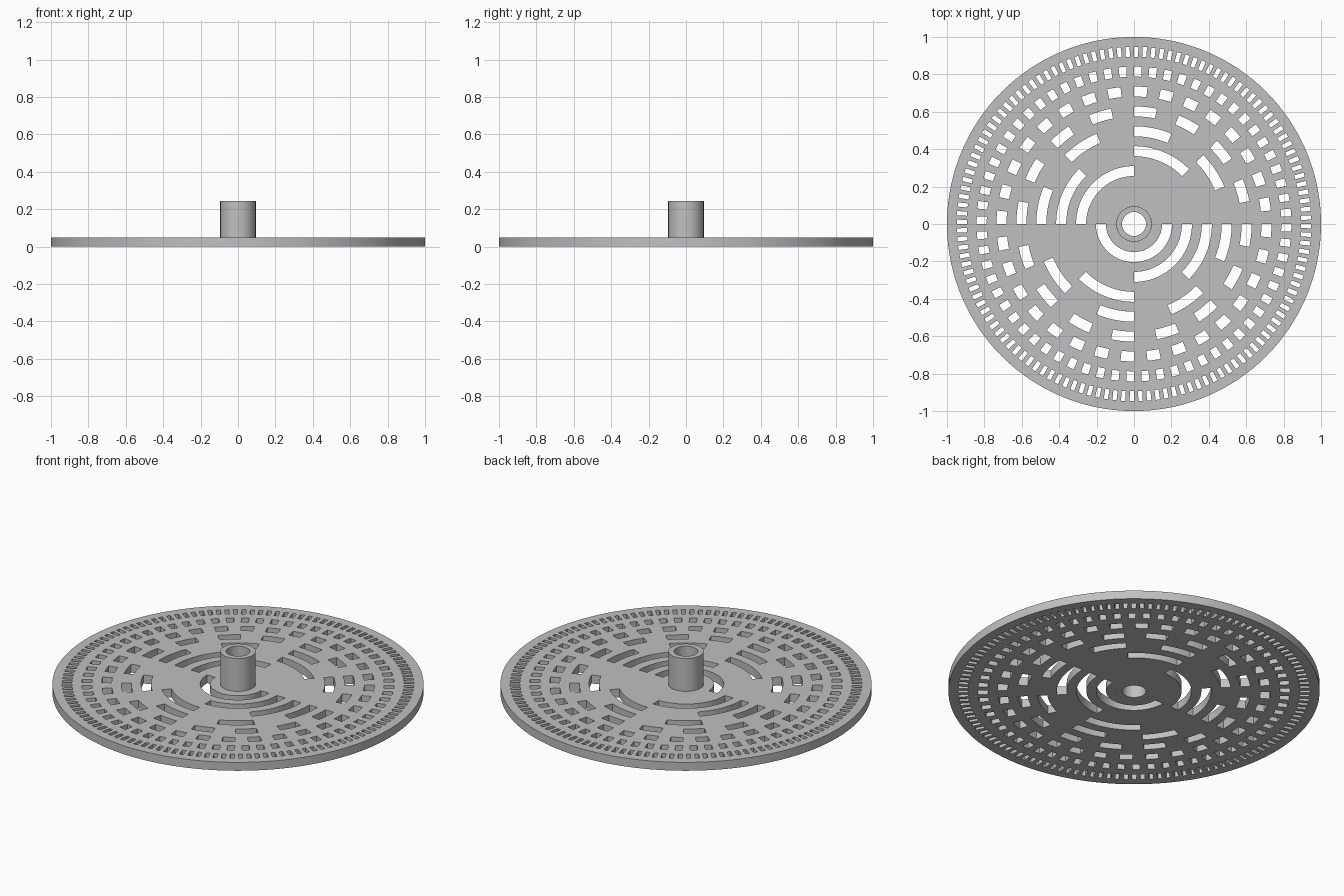
import bpy, bmesh, math

BITS = 8                 # slot tracks, coarse at the centre, fine at the rim
CELLS = 2 ** BITS        # angular steps of the disk
FIRST, PITCH, SLOT = 0.15, 0.1063, 0.0535
THICKNESS, HUB_TOP = 0.05, 0.245
HUB_R, BORE_R = 0.095, 0.064

cube = bpy.data.objects.get("Cube")
if cube:
    bpy.data.objects.remove(cube, do_unlink=True)

# Single plain grey material
grey = bpy.data.materials.new("matte grey")
grey.use_nodes = True
colour = (0.53, 0.53, 0.53, 1)
grey.diffuse_color = colour
grey.node_tree.nodes["Principled BSDF"].inputs["Base Color"].default_value = colour


def lathe(profile, steps, closed=False):
    """Spin (radius, height) points around z and return the bmesh."""
    bm = bmesh.new()
    verts = [bm.verts.new((r, 0, z)) for r, z in profile]
    edges = [bm.edges.new(pair) for pair in zip(verts, verts[1:])]
    if closed:
        edges.append(bm.edges.new((verts[-1], verts[0])))
    bmesh.ops.spin(bm, geom=verts + edges, cent=(0, 0, 0), axis=(0, 0, 1),
                   angle=math.tau, steps=steps)
    bmesh.ops.remove_doubles(bm, verts=bm.verts, dist=1e-5)
    bmesh.ops.recalc_face_normals(bm, faces=bm.faces)
    return bm


def make_object(name, bm):
    mesh = bpy.data.meshes.new(name)
    bm.to_mesh(mesh)
    bm.free()
    mesh.materials.append(grey)
    obj = bpy.data.objects.new(name, mesh)
    bpy.context.collection.objects.link(obj)
    bpy.ops.object.select_all(action='DESELECT')
    obj.select_set(True)
    bpy.context.view_layer.objects.active = obj
    return obj


# Disk: flat polar sheet, slots removed by binary code, then thickened
radii = [HUB_R]
for track in range(BITS):
    inner = FIRST + track * PITCH
    radii += [inner, inner + SLOT]
radii.append(1.0)
bm = lathe([(r, 0) for r in radii], CELLS)

slots = []
for face in bm.faces:
    face.normal_update()
    if face.normal.z < 0:
        face.normal_flip()
    c = face.calc_center_median()
    cell = int((math.atan2(c.y, c.x) % math.tau) / math.tau * CELLS)
    track, offset = divmod(math.hypot(c.x, c.y) - FIRST, PITCH)
    if 0 <= track < BITS and offset < SLOT and cell >> (BITS - 1 - int(track)) & 1:
        slots.append(face)
bmesh.ops.delete(bm, geom=slots, context='FACES')

disk = make_object("slotted_disk", bm)
solid = disk.modifiers.new("thickness", 'SOLIDIFY')
solid.thickness = THICKNESS
solid.offset = 1
bpy.ops.object.modifier_apply(modifier=solid.name)
bpy.ops.object.shade_smooth_by_angle(angle=math.radians(30))

# Hub: tube with a bore running through the disk
hub = make_object("hub_tube", lathe(
    [(BORE_R, 0), (HUB_R, 0), (HUB_R, HUB_TOP), (BORE_R, HUB_TOP)], 64, closed=True))
bpy.ops.object.shade_smooth_by_angle(angle=math.radians(30))
